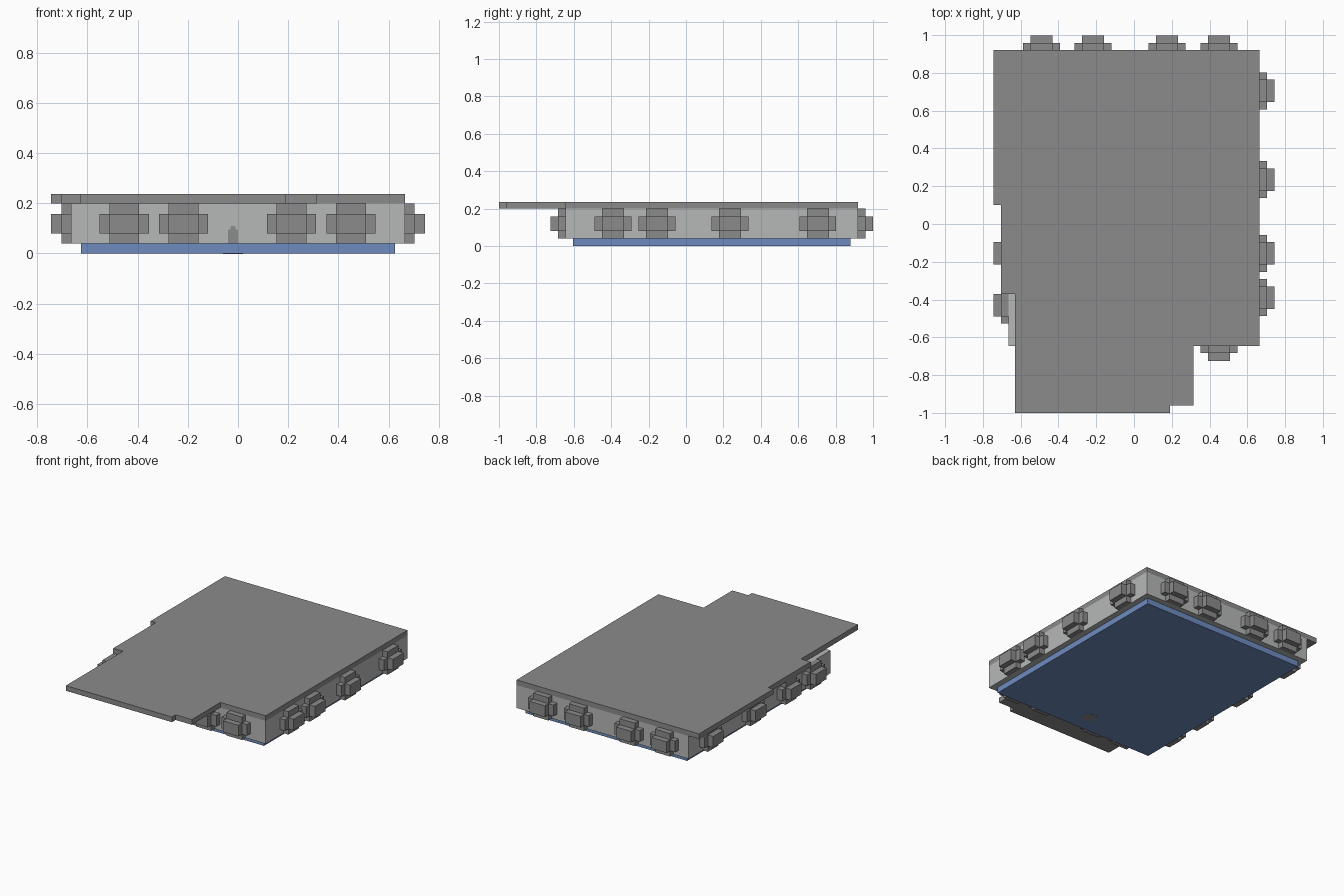
import bpy
import bmesh
from mathutils import Matrix, Vector
from math import pi

cube = bpy.data.objects.get("Cube")
if cube:
    bpy.data.objects.remove(cube, do_unlink=True)


def make_material(name, color):
    mat = bpy.data.materials.new(name)
    mat.use_nodes = True
    mat.diffuse_color = (*color, 1)
    mat.node_tree.nodes["Principled BSDF"].inputs["Base Color"].default_value = (*color, 1)
    return mat


dark = make_material("mid grey", (0.26, 0.26, 0.26))
light = make_material("light grey", (0.47, 0.485, 0.475))
blue = make_material("blue", (0.155, 0.26, 0.52))


def add_box(bm, lo, hi, frame=Matrix()):
    lo, hi = Vector(lo), Vector(hi)
    scale = Matrix.Diagonal((*(hi - lo), 1))
    bmesh.ops.create_cube(bm, size=1, matrix=frame @ Matrix.Translation((lo + hi) / 2) @ scale)


def finish(name, bm, mat):
    mesh = bpy.data.meshes.new(name)
    bmesh.ops.recalc_face_normals(bm, faces=bm.faces)
    bm.to_mesh(mesh)
    bm.free()
    mesh.materials.append(mat)
    obj = bpy.data.objects.new(name, mesh)
    bpy.context.collection.objects.link(obj)
    return obj


def boxes(name, mat, *parts):
    bm = bmesh.new()
    for lo, hi in parts:
        add_box(bm, lo, hi)
    return finish(name, bm, mat)


# Main dimensions
SIDE, FRONT, BACK, THICK = 0.665, -0.645, 0.92, 0.04
FLOOR, EAVE, TOP = 0.04, 0.2, 0.236

# Blue base filling the inside of the walls
boxes("base", blue, ((-SIDE + THICK, FRONT + THICK, 0), (SIDE - THICK, BACK - THICK, FLOOR)))

# Four walls
boxes("side_walls", light,
      *[((min(s * SIDE, s * (SIDE - THICK)), FRONT, FLOOR),
         (max(s * SIDE, s * (SIDE - THICK)), BACK, EAVE)) for s in (-1, 1)])
boxes("end_walls", light,
      *[((-SIDE + THICK, y, FLOOR), (SIDE - THICK, y + THICK, EAVE))
        for y in (FRONT, BACK - THICK)])

# Flat roof with stepped outline and front overhang
outline = [(-0.745, BACK), (SIDE, BACK), (SIDE, FRONT), (0.315, FRONT), (0.315, -0.96),
           (0.19, -0.96), (0.19, -1), (-0.63, -1), (-0.63, -0.37), (-0.705, -0.37),
           (-0.705, 0.1), (-0.745, 0.1)]
bm = bmesh.new()
face = bm.faces.new([bm.verts.new((x, y, EAVE)) for x, y in outline])
top = bmesh.ops.extrude_face_region(bm, geom=[face])["geom"]
bmesh.ops.translate(bm, vec=(0, 0, TOP - EAVE),
                    verts=[v for v in top if isinstance(v, bmesh.types.BMVert)])
finish("roof", bm, dark)


# Window blocks: upright bar, wide crossbar and a raised centre, facing local -y
def window_row(name, places, angle):
    bm = bmesh.new()
    for x, y in places:
        frame = Matrix.Translation((x, y, 0)) @ Matrix.Rotation(angle, 4, "Z")
        add_box(bm, (-0.059, -0.039, FLOOR), (0.059, 0, EAVE), frame)
        add_box(bm, (-0.098, -0.039, 0.08), (0.098, 0, 0.158), frame)
        add_box(bm, (-0.059, -0.079, 0.08), (0.059, 0, 0.158), frame)
    finish(name, bm, dark)


window_row("front_windows", [(x, FRONT) for x in (-0.453, -0.217, 0.213, 0.45)], 0)
window_row("back_windows", [(x, BACK) for x in (-0.49, -0.217, 0.175, 0.45)], pi)
window_row("left_windows", [(SIDE, y) for y in (-0.39, -0.155, 0.235, 0.705)], pi / 2)
window_row("right_windows", [(-SIDE, y) for y in (-0.43, -0.155, 0.235, 0.705)], -pi / 2)

# Small stepped door on the front wall and a patch under the base
boxes("door", dark,
      ((-0.04, FRONT - 0.004, FLOOR), (0, FRONT, 0.095)),
      ((-0.03, FRONT - 0.004, 0.095), (-0.01, FRONT, 0.11)))
boxes("underside_patch", dark, ((-0.06, -0.51, -0.001), (0.02, -0.43, 0.002)))
